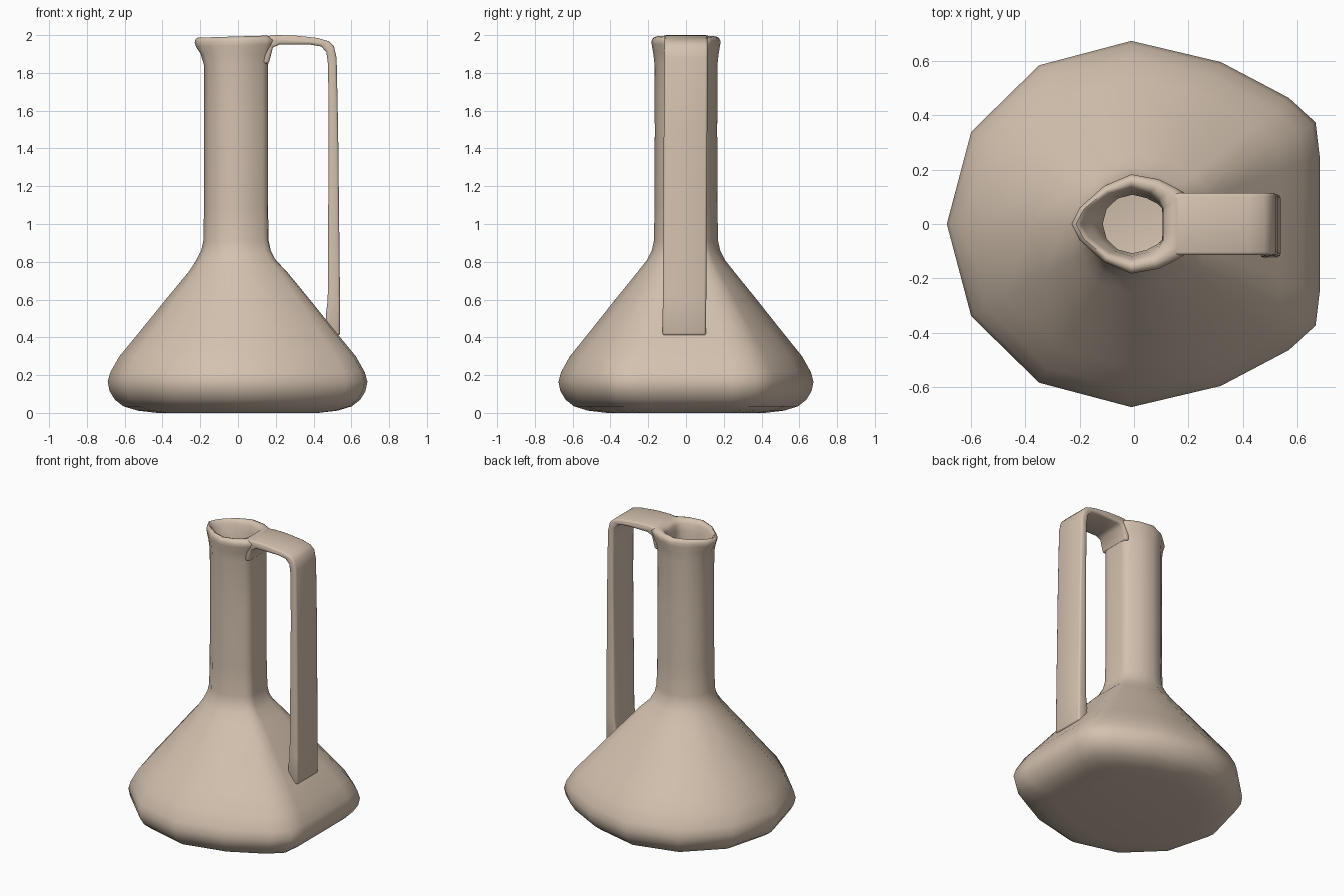
import bpy, bmesh, math

cube = bpy.data.objects.get("Cube")
if cube:
    bpy.data.objects.remove(cube, do_unlink=True)

clay = bpy.data.materials.new("tan clay")
clay.use_nodes = True
color = (0.66, 0.54, 0.43, 1)
clay.diffuse_color = color
clay.node_tree.nodes["Principled BSDF"].inputs["Base Color"].default_value = color

# Half outlines from the spout side round to the handle side
BODY = [(-.69, 0), (-.6, .34), (-.35, .585), (-.01, .675), (.32, .597),
        (.57, .465), (.67, .375), (.685, .25), (.685, 0)]
LIP = [(-.23, 0), (-.2, .06), (-.11, .14), (-.01, .183), (.09, .165),
       (.15, .135), (.19, .112), (.19, .06), (.19, 0)]
MOUTH = [(-.195, 0), (-.165, .05), (-.09, .105), (-.01, .13), (.06, .112),
         (.09, .09), (.107, .06), (.107, .03), (.107, 0)]


def scaled(s, dx=0):
    return [(x * s + dx, y * s) for x, y in BODY]


def blend(a, b, t):
    return [(p[0] + (q[0] - p[0]) * t, p[1] + (q[1] - p[1]) * t) for p, q in zip(a, b)]


def finish(name, bm):
    bmesh.ops.recalc_face_normals(bm, faces=bm.faces)
    mesh = bpy.data.meshes.new(name)
    bm.to_mesh(mesh)
    bm.free()
    mesh.materials.append(clay)
    ob = bpy.data.objects.new(name, mesh)
    bpy.context.collection.objects.link(ob)
    bpy.ops.object.select_all(action="DESELECT")
    ob.select_set(True)
    bpy.context.view_layer.objects.active = ob
    return ob


# Outer wall, foot to neck: height, scale
rings = [(z, scaled(s)) for z, s in [
    (0, .62), (.012, .77), (.035, .88), (.07, .945), (.115, .985), (.165, 1),
    (.215, .98), (.3, .91), (.4, .79), (.6, .555), (.75, .375)]]
rings += [(z, scaled(s, -.01)) for z, s in [
    (.81, .305), (.86, .268), (.91, .252), (1.1, .246), (1.5, .245), (1.84, .246)]]

# Flared lip, mouth and hollow inside
neck = scaled(.248, -.01)
hole = scaled(.16, -.005)
rings += [(1.9, blend(neck, LIP, .35)), (1.945, blend(neck, LIP, .85)), (1.968, LIP),
          (1.985, blend(LIP, MOUTH, .15)), (1.993, blend(LIP, MOUTH, .45)),
          (1.985, blend(LIP, MOUTH, .8)), (1.965, MOUTH),
          (1.92, blend(MOUTH, hole, .5)), (1.83, hole), (.9, hole)]
rings += [(z, scaled(s)) for z, s in [(.75, .27), (.3, .8), (.16, .89), (.07, .76)]]

bm = bmesh.new()
loops = []
for z, half in rings:
    full = half + [(x, -y) for x, y in half[-2:0:-1]]
    tilt = .03 if z > 1.94 else 0
    loops.append([bm.verts.new((x, y, min(z + tilt * x, 2))) for x, y in full])
for a, b in zip(loops, loops[1:]):
    n = len(a)
    for i in range(n):
        j = (i + 1) % n
        bm.faces.new((a[i], a[j], b[j], b[i]))
bm.faces.new(loops[0])
bm.faces.new(loops[-1])
body = finish("flask_body", bm)
bpy.ops.object.shade_smooth_by_angle(angle=math.radians(60))

# Strap handle: side profile extruded across its width
strap = [(.13, 1.992), (.2, 2), (.3, 1.998), (.42, 1.985), (.48, 1.968), (.508, 1.94),
         (.522, 1.88), (.53, 1.5), (.54, .6), (.54, .41),
         (.47, .41), (.465, .52), (.475, .6), (.48, 1.5), (.477, 1.84), (.468, 1.91), (.44, 1.94),
         (.38, 1.95), (.22, 1.95), (.185, 1.935), (.163, 1.85), (.13, 1.85)]
bm = bmesh.new()
face = bm.faces.new([bm.verts.new((x, -.115, z)) for x, z in strap])
extruded = bmesh.ops.extrude_face_region(bm, geom=[face])["geom"]
for v in extruded:
    if isinstance(v, bmesh.types.BMVert):
        v.co.y = .115
# The strap drifts slightly sideways towards its foot
for v in bm.verts:
    v.co.y -= .009 * max(0, (1.9 - v.co.z) / 1.5)
handle = finish("strap_handle", bm)
bevel = handle.modifiers.new("soft edges", "BEVEL")
bevel.width = .012
bevel.segments = 2
bevel.limit_method = "ANGLE"
bevel.angle_limit = math.radians(60)
bpy.ops.object.modifier_apply(modifier=bevel.name)
bpy.ops.object.shade_smooth_by_angle(angle=math.radians(50))
